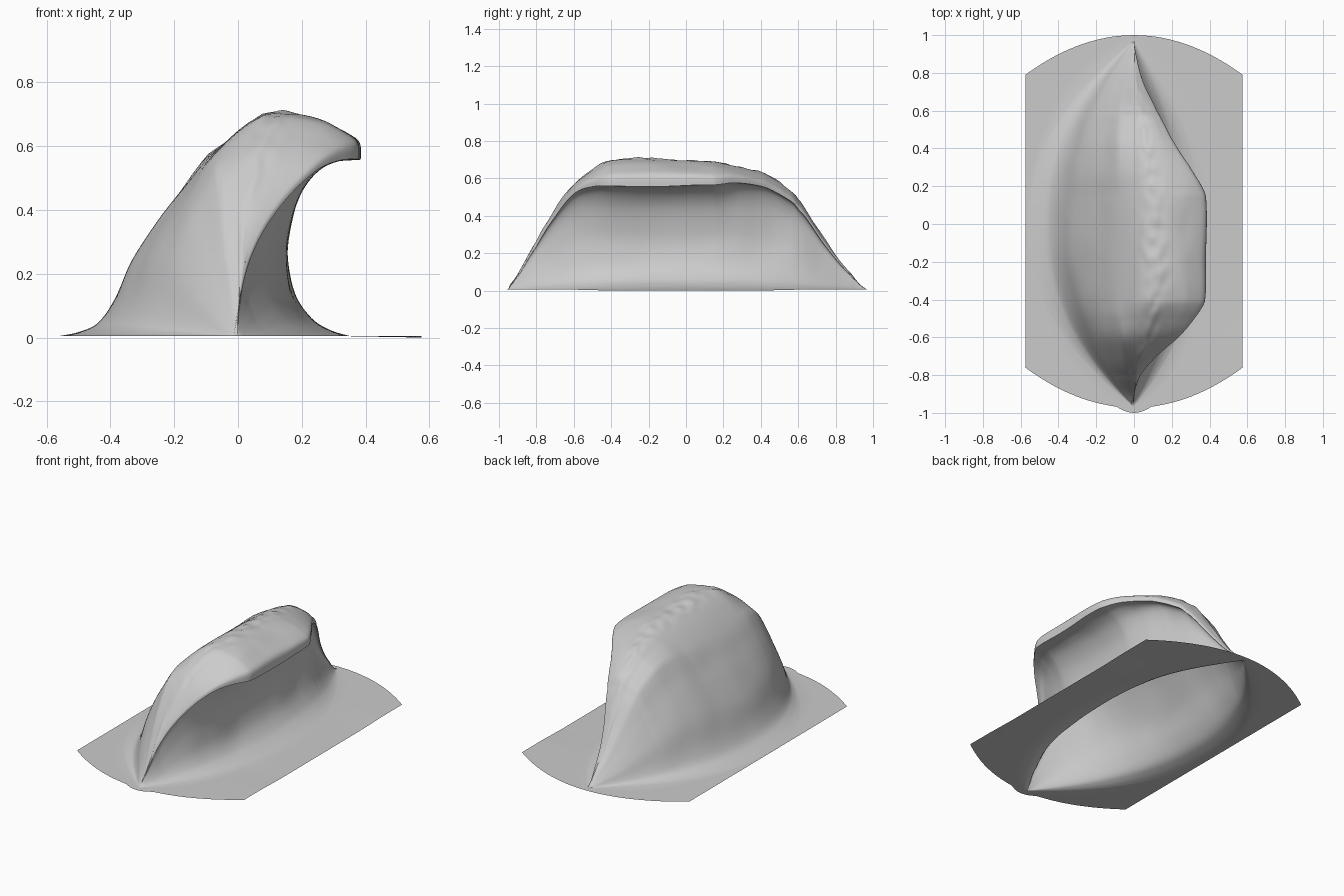
import bpy, bmesh
from math import sqrt, exp
from mathutils import Vector, noise

if "Cube" in bpy.data.objects:
    bpy.data.objects.remove(bpy.data.objects["Cube"])

BASE = 0.005
# Mid cross-section (x, z): back slope, crest, lip, hollow face, trough
PROFILE = [(-0.56, 0), (-0.50, 0.012), (-0.44, 0.04), (-0.39, 0.11), (-0.33, 0.24),
           (-0.25, 0.36), (-0.18, 0.45), (-0.10, 0.55), (0, 0.64), (0.08, 0.69),
           (0.16, 0.695), (0.25, 0.675), (0.33, 0.64), (0.375, 0.605), (0.38, 0.55),
           (0.31, 0.545), (0.25, 0.515), (0.20, 0.45), (0.17, 0.36), (0.157, 0.25),
           (0.18, 0.13), (0.23, 0.055), (0.29, 0.018), (0.35, 0)]
LIP = 14  # index of the lip edge
# Stations along the wave: y, crest height, lip x, lip z
STATIONS = [(-0.97, 0, -0.01, 0), (-0.94, 0.03, -0.01, 0.02), (-0.8, 0.26, 0.035, 0.23),
            (-0.7, 0.43, 0.12, 0.39), (-0.6, 0.56, 0.235, 0.51), (-0.5, 0.64, 0.32, 0.55),
            (-0.41, 0.69, 0.375, 0.555), (-0.2, 0.70, 0.38, 0.55), (0.15, 0.68, 0.38, 0.56),
            (0.28, 0.66, 0.31, 0.57), (0.42, 0.62, 0.22, 0.55), (0.52, 0.56, 0.165, 0.50),
            (0.6, 0.48, 0.12, 0.43), (0.75, 0.26, 0.05, 0.23), (0.88, 0.09, 0.015, 0.08),
            (0.97, 0, 0, 0)]


def catmull(p, i, t):
    """Point on a Catmull-Rom span starting at p[i]."""
    a, b, c, d = (Vector(p[min(max(k, 0), len(p) - 1)]) for k in (i - 1, i, i + 1, i + 2))
    return 0.5 * (2 * b + (c - a) * t + (2 * a - 5 * b + 4 * c - d) * t * t
                  + (3 * b - a - 3 * c + d) * t ** 3)


def resample(p, n):
    return [catmull(p, i, k / n) for i in range(len(p) - 1) for k in range(n)] + [Vector(p[-1])]


def station(y):
    """Smoothly interpolated crest height, lip x and lip z."""
    s = STATIONS
    if y <= s[0][0] or y >= s[-1][0]:
        return 0, 0, 0
    i = next(k for k in range(len(s) - 1) if y < s[k + 1][0])
    t = (y - s[i][0]) / (s[i + 1][0] - s[i][0])
    q = [Vector(r[1:]) for r in s]
    v = catmull(q, i, t)
    return max(v.x, 0), v.y, max(v.z, 0)


def half_width(y):
    """Outline of the water sheet: straight sides, curved ends, small front nib."""
    end, corner = (0.972, 0.76) if y < 0 else (1.0, 0.79)
    w = 0.575 * sqrt(min(1, max(0, (end - abs(y)) / (end - corner))))
    if y < 0:
        w = max(w, 0.1 * max(0, 1 + y) ** 0.5 / 0.2)
    return w


# the lip is a firm corner, so the curve is split there
section = resample(PROFILE[:LIP + 1], 5)[:-1] + resample(PROFILE[LIP:], 5)


def row(y):
    top, lip_x, lip_z = station(y)
    side = max(0, 1 - abs(y / 0.97) ** 2.2)
    w = half_width(y)
    pts = []
    for x, z in section:
        z = max(z, 0)
        up = min(1, z / 0.5)
        up = up * up * (3 - 2 * up)
        sx = side if x < 0 else side * (1 - up) + lip_x / 0.38 * up
        if z < 0.55:
            nz = z * lip_z / 0.55
        else:
            nz = lip_z + (z - 0.55) * max(0, top - lip_z) / 0.145
        nx = max(-w, min(w, x * sx))
        # long streaks on the water and a choppy crest
        amp = 0.012 * min(1, nz / 0.2)
        n = noise.noise(Vector((nx * 9, y * 5, nz * 3)))
        m = noise.noise(Vector((nx * 25, y * 14, 4)))
        crest = exp(-((x - 0.11) / 0.06) ** 2) * (z > 0.6)
        nx += amp * 0.6 * n * (x < 0.3)
        nz += amp * (0.4 * n + crest * m) * (z > 0.02)
        pts.append((nx, y, BASE + max(0, nz)))
    # flat margins on both sides
    dip = BASE if abs(y) < 0.4 else max(0, BASE * (1 - (abs(y) - 0.4) / 0.2))
    xl, xr = pts[0][0], pts[-1][0]
    left = [(-w + (xl + w) * k / 3, y, BASE) for k in range(3)]
    right = [(xr + (w - xr) * k / 5, y, BASE - dip * k / 5) for k in range(1, 6)]
    return left + pts + right


# Breaking wave and water sheet as one open surface
ys = sorted({round(-1 + 2 * k / 160, 5) for k in range(161)}
            | {-0.998, -0.993, -0.972, -0.968, -0.76, 0.79, 0.993, 0.998})
bm = bmesh.new()
rows = [[bm.verts.new(p) for p in row(y)] for y in ys]
for a, b in zip(rows, rows[1:]):
    for k in range(len(a) - 1):
        bm.faces.new((a[k], a[k + 1], b[k + 1], b[k]))
bmesh.ops.remove_doubles(bm, verts=bm.verts, dist=0.0003)
mesh = bpy.data.meshes.new("breaking_wave")
bm.to_mesh(mesh)
bm.free()
wave = bpy.data.objects.new("breaking_wave", mesh)
bpy.context.collection.objects.link(wave)
bpy.context.view_layer.objects.active = wave
wave.select_set(True)
bpy.ops.object.shade_smooth_by_angle(angle=0.9)
